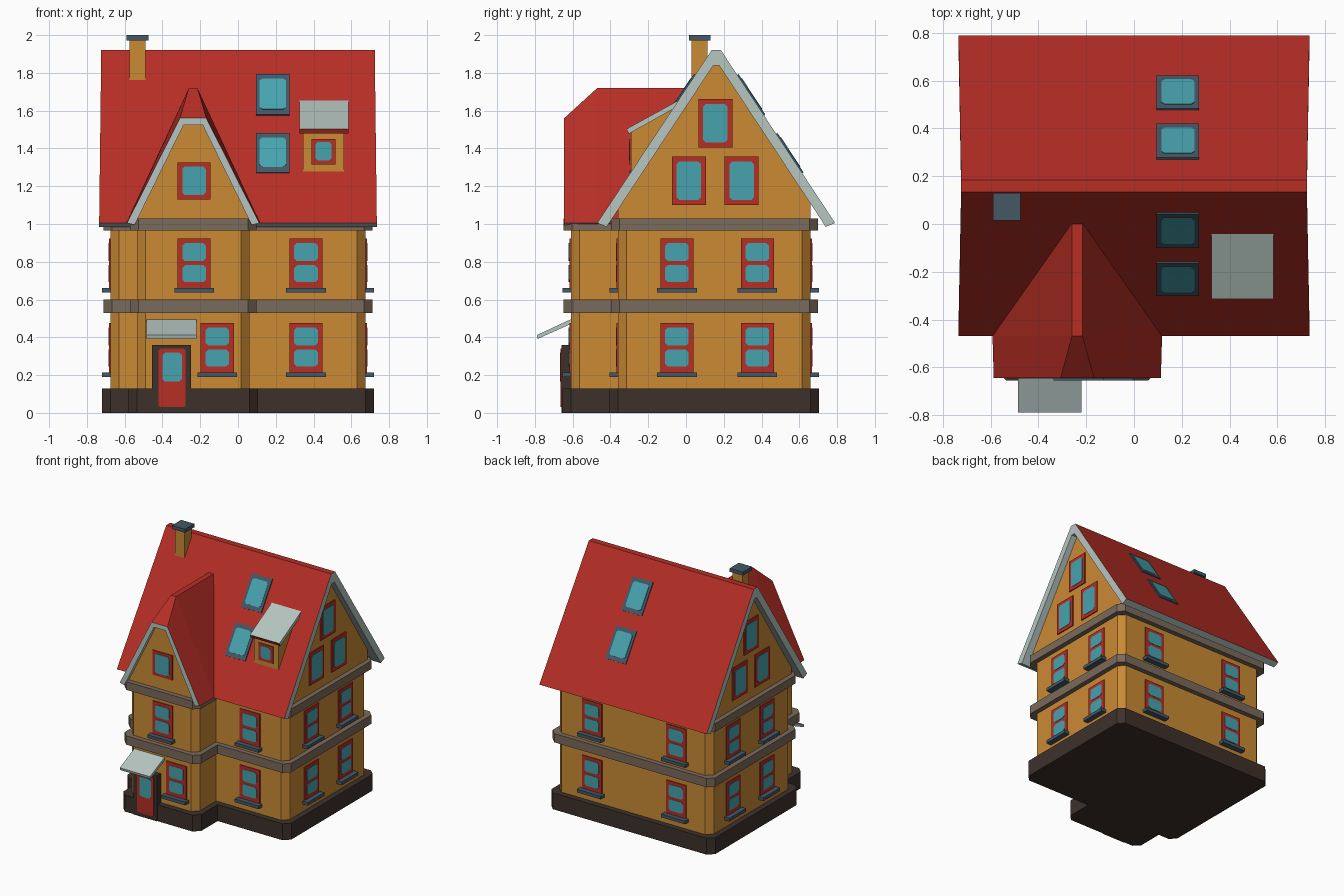
import bpy, bmesh
from mathutils import Matrix, Vector

if "Cube" in bpy.data.objects:
    bpy.data.objects.remove(bpy.data.objects["Cube"])


def material(name, r, g, b):
    lin = lambda c: ((c / 255 + 0.055) / 1.055) ** 2.4 if c > 10 else c / 3294
    m = bpy.data.materials.new(name)
    m.diffuse_color = (lin(r), lin(g), lin(b), 1)
    m.use_nodes = True
    m.node_tree.nodes["Principled BSDF"].inputs["Base Color"].default_value = m.diffuse_color
    return m


OCHRE = material("ochre plaster", 202, 138, 52)
RED = material("red", 182, 46, 37)
GLASS = material("teal glass", 71, 163, 174)
SLATE = material("slate", 68, 88, 102)
STONE = material("brown stone band", 122, 106, 91)
DARK = material("dark base", 61, 49, 43)
PALE = material("pale trim", 181, 197, 193)


def finish(name, bm, mats):
    bmesh.ops.recalc_face_normals(bm, faces=bm.faces)
    me = bpy.data.meshes.new(name)
    bm.to_mesh(me)
    bm.free()
    for m in mats:
        me.materials.append(m)
    ob = bpy.data.objects.new(name, me)
    bpy.context.collection.objects.link(ob)
    return ob


def prism(name, pts, d0, d1, frame, mat, top_mat=None):
    """Extrude a (u, v) outline from depth d0 to d1 in a local frame."""
    bm = bmesh.new()
    f = bm.faces.new([bm.verts.new((u, v, d0)) for u, v in pts])
    ext = bmesh.ops.extrude_face_region(bm, geom=[f])["geom"]
    moved = [g for g in ext if isinstance(g, bmesh.types.BMVert)]
    bmesh.ops.translate(bm, verts=moved, vec=(0, 0, d1 - d0))
    bm.transform(frame)
    bmesh.ops.recalc_face_normals(bm, faces=bm.faces)
    bm.normal_update()
    if top_mat:  # upward faces take the second colour
        for f in bm.faces:
            f.material_index = int(f.normal.z > 0.3)
    return finish(name, bm, [mat] + ([top_mat] if top_mat else []))


def rect(u0, u1, v0, v1, c=0.0):
    if not c:
        return [(u0, v0), (u1, v0), (u1, v1), (u0, v1)]
    return [(u0 + c, v0), (u1 - c, v0), (u1, v0 + c), (u1, v1 - c),
            (u1 - c, v1), (u0 + c, v1), (u0, v1 - c), (u0, v0 + c)]


def frame(u, v, n, o):
    m = Matrix((u, v, n)).transposed().to_4x4()
    m.translation = Vector(o)
    return m


X, Y, Z = Vector((1, 0, 0)), Vector((0, 1, 0)), Vector((0, 0, 1))
PLAN = Matrix.Identity(4)
SIDE = frame(Y, Z, X, (0, 0, 0))            # outline in y, z; depth along x
FRONT = frame(X, Z, -Y, (0, -0.36, 0))
BAY = frame(X, Z, -Y, (0, -0.61, 0))
BACK = frame(X, Z, Y, (0, 0.66, 0))
RIGHT = frame(Y, Z, X, (0.675, 0, 0))
LEFT = frame(Y, Z, -X, (-0.675, 0, 0))
DORMER = frame(X, Z, -Y, (0, -0.29, 0))


# Stepped footprint with chamfered outer corners, grown by o
def plan(o):
    c, l, r, b, f = 0.045, -0.675 - o, 0.675 + o, 0.66 + o, -0.36 - o
    bl, br, bf = -0.535 - o, 0.06 + o, -0.61 - o
    return [(l, f + c), (l + c, f), (bl, f), (bl, bf + c), (bl + c, bf),
            (br - c, bf), (br, bf + c), (br, f), (r - c, f), (r, f + c),
            (r, b - c), (r - c, b), (l + c, b), (l, b - c)]


prism("base", plan(0.045), 0, 0.13, PLAN, DARK)
prism("walls", plan(0), 0.13, 1.0, PLAN, OCHRE)
prism("middle_band", plan(0.038), 0.53, 0.60, PLAN, STONE)
prism("upper_band", plan(0.038), 0.965, 1.03, PLAN, STONE)

# Main gable walls and roof slab
prism("attic_wall", [(-0.36, 1.0), (-0.36, 1.09), (0.15, 1.86), (0.17, 1.86),
                     (0.66, 1.12), (0.66, 1.0)], -0.675, 0.675, SIDE, OCHRE)
roof = prism("main_roof", [(-0.47, 1.005), (0.135, 1.92), (0.185, 1.92), (0.79, 1.005),
                           (0.74, 0.985), (0.175, 1.84), (0.145, 1.84), (-0.42, 0.985)],
             -0.735, 0.735, SIDE, PALE, RED)
for v in roof.data.vertices:
    if v.co.z > 1.5:
        v.co.x *= 0.985

# Front bay gable and its clipped roof
BX = -0.2375
prism("bay_gable_wall", [(BX - .2975, 1.0), (BX - .2975, 1.03), (BX - .055, 1.535),
                         (BX + .055, 1.535), (BX + .2975, 1.03), (BX + .2975, 1.0)],
      -0.5, 0, BAY, OCHRE)


def bay_ring(bm, y, foot, top, z):
    pts = [(-foot, 1.005), (-top, z), (top, z), (foot, 1.005),
           (0.31, 0.995), (0.05, 1.525), (-0.05, 1.525), (-0.31, 0.995)]
    return [bm.verts.new((BX + x, y, h)) for x, h in pts]


bm = bmesh.new()
rings = [bay_ring(bm, -0.645, 0.35, 0.07, 1.56),
         bay_ring(bm, -0.47, 0.355, 0.0225, 1.72),
         bay_ring(bm, 0.0, 0.355, 0.0225, 1.72)]
for a, b in zip(rings, rings[1:]):
    for i in range(8):
        j = (i + 1) % 8
        bm.faces.new((a[i], a[j], b[j], b[i])).material_index = int(i < 3)
for r in (rings[0], rings[2]):
    for i in range(3):
        bm.faces.new((r[i], r[i + 1], r[6 - i], r[7 - i]))
finish("bay_roof", bm, [PALE, RED])

# Small shed dormer
prism("dormer_wall", [(-0.29, 1.25), (-0.29, 1.49), (-0.05, 1.63), (-0.05, 1.3)],
      0.345, 0.56, SIDE, OCHRE)
prism("dormer_roof", [(-0.302, 1.478), (-0.315, 1.503), (-0.035, 1.657), (-0.03, 1.63)],
      0.325, 0.585, SIDE, PALE, RED)

# Chimney
prism("chimney", rect(-0.575, -0.49, 0.03, 0.115), 1.7, 1.975, PLAN, OCHRE)
prism("chimney_cap", rect(-0.59, -0.475, 0.015, 0.13), 1.972, 2.0, PLAN, SLATE)


# Windows: a coloured surround with chamfered panes
def window(name, fr, u0, u1, v0, v1, panes, mat=RED, edge=0.025):
    prism(name + "_frame", rect(u0, u1, v0, v1), -0.005, 0.008, fr, mat)
    for p0, p1 in panes:
        prism(name + "_pane", rect(u0 + edge, u1 - edge, p0, p1, 0.014),
              0.0, 0.011, fr, GLASS)


def sash(fr, u, z):
    window("sash_window", fr, u - 0.0875, u + 0.0875, z, z + 0.262,
           [(z + 0.03, z + 0.12), (z + 0.142, z + 0.237)])
    prism("window_sill", rect(u - 0.105, u + 0.105, z - 0.025, z), -0.01, 0.045, fr, SLATE)


for z in (0.215, 0.662):
    sash(FRONT, 0.36, z)
    sash(BAY, -0.11 if z < 0.5 else -0.232, z)
    for side in (LEFT, RIGHT):
        sash(side, -0.048, z)
        sash(side, 0.378, z)
    sash(BACK, 0.36, z)
    sash(BACK, -0.38, z)

for side in (LEFT, RIGHT):
    for u, z in ((0.015, 1.10), (0.295, 1.10), (0.155, 1.405)):
        window("gable_window", side, u - 0.09, u + 0.09, z, z + 0.257,
               [(z + 0.027, z + 0.23)])
window("bay_gable_window", BAY, -0.32, -0.145, 1.13, 1.325, [(1.153, 1.305)])
window("dormer_window", DORMER, 0.39, 0.515, 1.315, 1.45, [(1.335, 1.435)], edge=0.02)

# Skylights on both roof slopes
up = Vector((0, 0.605, 0.915)).normalized()
slope = frame(X, up, Vector((0, -up.z, up.y)), (0, 0.135, 1.92))
mirror_y = Matrix.Translation((0, 0.32, 0)) @ Matrix.Diagonal((1, -1, 1, 1))
for fr in (slope, mirror_y @ slope):
    for v0, v1 in ((-0.414, -0.156), (-0.78, -0.53)):
        window("skylight", fr, 0.095, 0.273, v0, v1, [(v0 + 0.033, v1 - 0.03)], SLATE, 0.02)

# Front door with dark surround and canopy
prism("door_frame", rect(-0.455, -0.25, 0, 0.36), -0.01, 0.05, BAY, DARK)
prism("door", rect(-0.42, -0.277, 0.03, 0.34, 0.01), 0.045, 0.054, BAY, RED)
prism("door_glass", rect(-0.40, -0.297, 0.165, 0.32, 0.014), 0.05, 0.057, BAY, GLASS)
prism("door_canopy", [(-0.785, 0.392), (-0.79, 0.412), (-0.60, 0.50), (-0.60, 0.475)],
      -0.485, -0.22, SIDE, PALE, RED)
